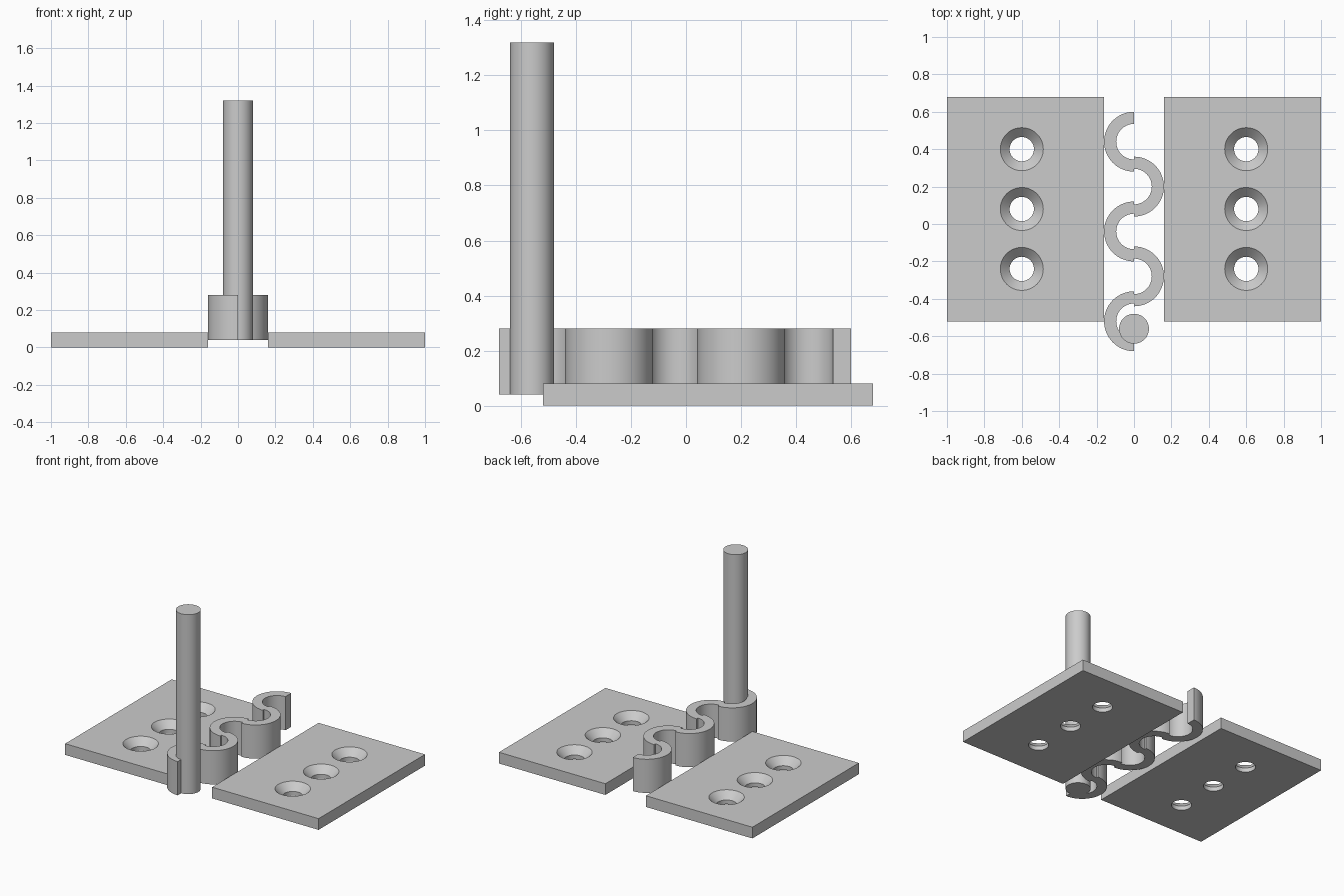
import bpy
import bmesh
import math
from mathutils import Matrix

default = bpy.data.objects.get("Cube")
if default:
    bpy.data.objects.remove(default, do_unlink=True)

grey = bpy.data.materials.new("plain_grey")
grey.use_nodes = True
colour = (0.6, 0.6, 0.6, 1)
grey.diffuse_color = colour
grey.node_tree.nodes["Principled BSDF"].inputs["Base Color"].default_value = colour


def finish(name, bm):
    """Turn a bmesh into a shaded, coloured object."""
    bmesh.ops.recalc_face_normals(bm, faces=bm.faces)
    mesh = bpy.data.meshes.new(name)
    bm.to_mesh(mesh)
    bm.free()
    mesh.materials.append(grey)
    mesh.shade_smooth()
    mesh.set_sharp_from_angle(angle=math.radians(30))
    obj = bpy.data.objects.new(name, mesh)
    bpy.context.collection.objects.link(obj)
    return obj


def extrude(name, outline, z0, z1):
    """Extrude a flat outline from z0 up to z1."""
    bm = bmesh.new()
    face = bm.faces.new([bm.verts.new((x, y, z0)) for x, y in outline])
    top = bmesh.ops.extrude_face_region(bm, geom=[face])["geom"]
    verts = [v for v in top if isinstance(v, bmesh.types.BMVert)]
    bmesh.ops.translate(bm, verts=verts, vec=(0, 0, z1 - z0))
    return finish(name, bm)


def arc(cx, cy, r, a0, a1, steps):
    angles = [a0 + (a1 - a0) * i / steps for i in range(steps + 1)]
    return [(cx + r * math.cos(a), cy + r * math.sin(a)) for a in angles]


# Countersunk screw hole: (radius, height), bored through and flared on top
HOLE = [(0.065, -0.02), (0.065, 0.03), (0.115, 0.08), (0.135, 0.10)]


def countersink(x, ys):
    bm = bmesh.new()
    for y in ys:
        rings = []
        for r, z in HOLE:
            ring = bmesh.ops.create_circle(bm, segments=48, radius=r,
                                           matrix=Matrix.Translation((x, y, z)))
            rings.append(ring["verts"])
        for low, high in zip(rings, rings[1:]):
            for i in range(len(low)):
                j = (i + 1) % len(low)
                bm.faces.new((low[i], low[j], high[j], high[i]))
        bm.faces.new(rings[0])
        bm.faces.new(rings[-1])
    return finish("hole_cutter", bm)


def cut(obj, cutter):
    cutter.hide_render = True
    mod = obj.modifiers.new("holes", 'BOOLEAN')
    mod.operation = 'DIFFERENCE'
    mod.solver = 'EXACT'
    mod.object = cutter
    graph = bpy.context.evaluated_depsgraph_get()
    mesh = bpy.data.meshes.new_from_object(obj.evaluated_get(graph))
    obj.modifiers.clear()
    obj.data = mesh
    mesh.shade_smooth()
    mesh.set_sharp_from_angle(angle=math.radians(30))
    bpy.data.objects.remove(cutter, do_unlink=True)


# Two mounting plates with three screw holes each
for side, label in ((1, "left"), (-1, "right")):
    a, b = sorted((side * 0.16, side))
    plate = extrude(label + "_plate",
                    [(a, -0.52), (b, -0.52), (b, 0.68), (a, 0.68)], 0, 0.08)
    cut(plate, countersink(side * 0.6, (-0.24, 0.08, 0.4)))

# Half-ring knuckles, alternating between the two sides
for k in range(5):
    y = 0.44 - 0.24 * k
    start = math.pi / 2 if k % 2 == 0 else -math.pi / 2
    outer = arc(0, y, 0.16, start, start + math.pi, 32)
    inner = arc(0, y, 0.095, start + math.pi, start, 32)
    extrude("knuckle_%d" % (k + 1), outer + inner, 0.04, 0.28)

# Upright hinge pin
extrude("hinge_pin", arc(0, -0.56, 0.08, 0, 2 * math.pi, 48)[:-1], 0.04, 1.32)
